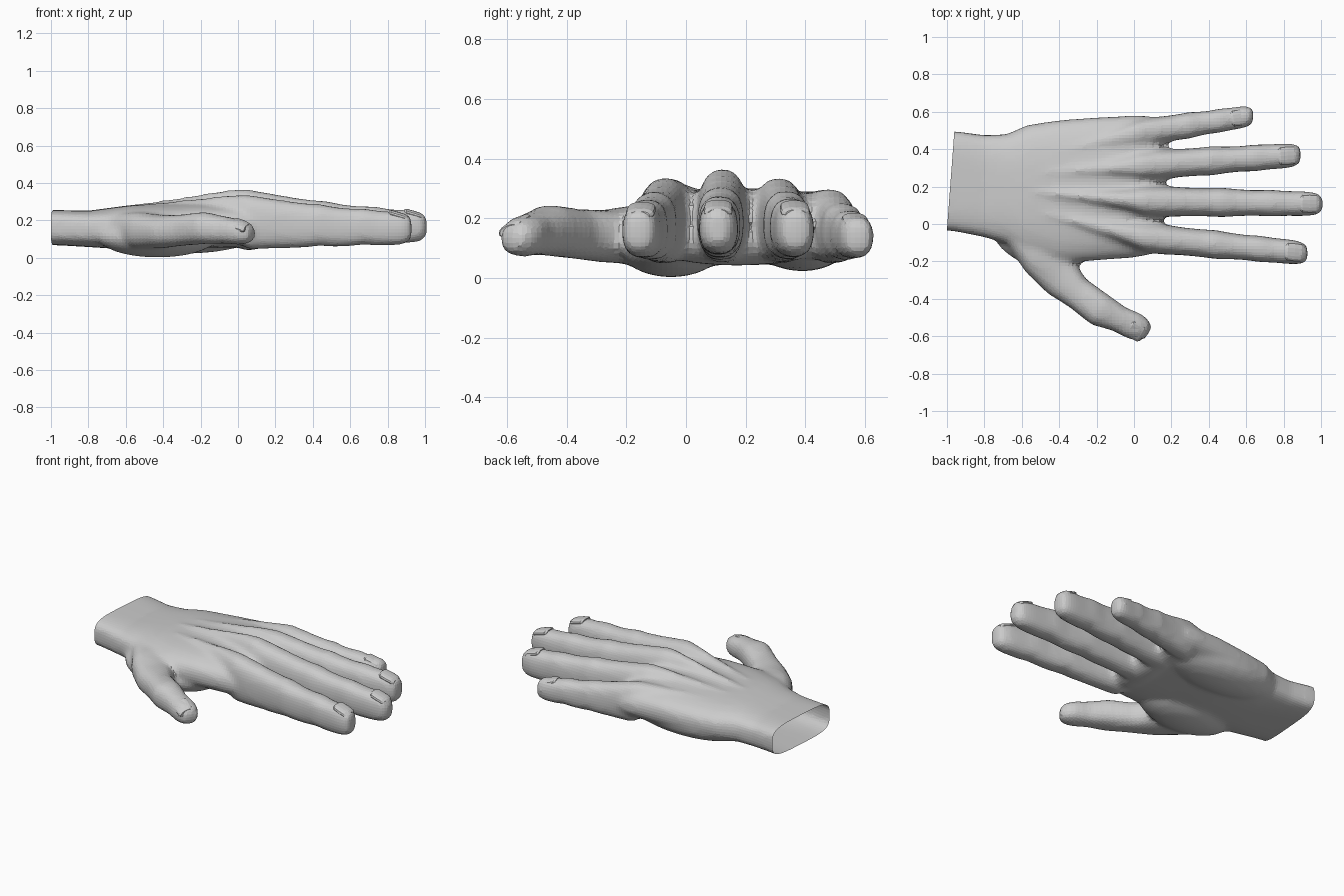
import bpy, bmesh, math
from mathutils import Vector

if "Cube" in bpy.data.objects:
    bpy.data.objects.remove(bpy.data.objects["Cube"])

UP = Vector((0, 0, 1))


def loft(name, sections, sides=24, power=2.5):
    """Closed tube through (centre, side_dir, half_width, half_height[, power]) sections."""
    bm = bmesh.new()
    rings = []
    for centre, side, w, h, *own in sections:
        p = own[0] if own else power
        ring = []
        for i in range(sides):
            a = 2 * math.pi * i / sides
            c, s = math.cos(a), math.sin(a)
            u = math.copysign(abs(c) ** (2 / p), c) * w
            v = math.copysign(abs(s) ** (2 / p), s) * h
            ring.append(bm.verts.new(Vector(centre) + Vector(side) * u + UP * v))
        rings.append(ring)
    for a, b in zip(rings, rings[1:]):
        for i in range(sides):
            j = (i + 1) % sides
            bm.faces.new((a[i], a[j], b[j], b[i]))
    bm.faces.new(rings[0])
    bm.faces.new(rings[-1])
    bmesh.ops.recalc_face_normals(bm, faces=bm.faces)
    me = bpy.data.meshes.new(name)
    bm.to_mesh(me)
    bm.free()
    ob = bpy.data.objects.new(name, me)
    bpy.context.collection.objects.link(ob)
    return ob


def box_section(x, y, w, top, bottom, *power):
    return ((x, y, (top + bottom) / 2), (0, 1, 0), w, (top - bottom) / 2, *power)


def pad(name, loc, scale):
    bpy.ops.mesh.primitive_uv_sphere_add(segments=24, ring_count=14, location=loc)
    ob = bpy.context.object
    ob.name = name
    ob.scale = scale
    return ob


def nail(name, centre, along, length, width, tilt, roll=0.0):
    """Domed plate sunk into the fingertip; only its upper skin shows."""
    along = Vector(along).normalized()
    side = Vector((-along.y, along.x, roll))
    return loft(name, [(Vector(centre) + along * length * t - UP * tilt * t, side, width * k, 0.022 * k)
                       for t, k in ((-0.5, 0.7), (-0.38, 0.95), (0, 1), (0.35, 0.95), (0.5, 0.7))], 16, 2.3)


parts = []

# Wrist and palm: x, low y, high y, top z, bottom z, squareness
palm = [(-1.08, -0.025, 0.495, 0.258, 0.07, 4.2), (-0.95, -0.04, 0.495, 0.255, 0.067, 4),
        (-0.8, -0.07, 0.475, 0.252, 0.058, 3.5), (-0.68, -0.105, 0.48, 0.268, 0.05, 3),
        (-0.57, -0.17, 0.53, 0.283, 0.045, 2.7), (-0.4, -0.21, 0.555, 0.29, 0.043, 2.7),
        (-0.2, -0.195, 0.57, 0.300, 0.053, 2.7), (0.0, -0.18, 0.58, 0.293, 0.055, 2.7),
        (0.08, -0.165, 0.577, 0.275, 0.058, 2.7), (0.14, -0.14, 0.55, 0.235, 0.085, 2.7)]
parts.append(loft("hand", [box_section(x, (a + b) / 2, (b - a) / 2, t, z, p)
                           for x, a, b, t, z, p in palm], 40))

# Fleshy pads at the base of the thumb, along the outer edge and under the finger roots
parts.append(pad("thumb_pad", (-0.43, -0.05, 0.11), (0.32, 0.18, 0.108)))
parts.append(pad("outer_pad", (-0.3, 0.39, 0.13), (0.42, 0.165, 0.108)))
parts.append(pad("finger_root_pad", (0.06, 0.17, 0.13), (0.11, 0.32, 0.09)))

# Fingers: wrist y, knuckle (x, y, top), tip (x, y, top, bottom), half widths
fingers = {
    "index": (0.10, (0.05, -0.072, 0.338), (0.928, -0.158, 0.245, 0.070), 0.085, 0.063),
    "middle": (0.18, (0.05, 0.122, 0.367), (1.008, 0.107, 0.252, 0.083), 0.088, 0.063),
    "ring": (0.26, (0.04, 0.312, 0.337), (0.891, 0.370, 0.25, 0.073), 0.085, 0.064),
    "little": (0.33, (0.02, 0.485, 0.30), (0.638, 0.580, 0.208, 0.068), 0.080, 0.057),
}
for name, (wy, (kx, ky, kt), (tx, ty, tt, tb), w0, w1) in fingers.items():
    # tendon ridge running back to the wrist
    secs = [box_section(-0.66, wy, 0.02, 0.268, 0.2)]
    for f, w in ((0.5, 0.036), (0.85, 0.06)):
        secs.append(box_section(-0.66 + f * (kx + 0.66), wy + f * (ky - wy), w,
                                0.27 + (kt - 0.27) * min(1, f * 1.13), 0.13, 2.1))
    # knuckle to fingertip, swelling at the joints
    for t, k in ((0, 0.92), (0.1, 1), (0.25, 0.97), (0.36, 1.0), (0.44, 1.07), (0.52, 1.0),
                 (0.62, 0.97), (0.71, 1.05), (0.79, 1.0), (0.9, 1.02), (0.955, 0.95), (0.985, 0.8), (1, 0.55)):
        w = (w0 + (w1 - w0) * t ** 0.7) * k
        top = tt + (kt - tt) * (1 - t) ** 1.6 + (0.007 if k > 1.03 else 0)
        bot = 0.046 + (tb - 0.046) * t + (0.008 if t in (0.44, 0.71) else 0)
        half = (top - bot) / 2 * (k if t > 0.92 else 1)
        secs.append(((kx + (tx - kx) * t, ky + (ty - ky) * t, (top + bot) / 2), (0, 1, 0), w, half))
    parts.append(loft(name + "_finger", secs, 24, 2.6))
    nail(name + "_nail", (tx - 0.068, ty - 0.068 * (ty - ky) / (tx - kx), tt - 0.022),
         (tx - kx, ty - ky, 0), 0.1, w1 * 0.78, 0.03)

# Thumb: x, y, z, half width, half height
thumb = [(-0.68, 0.02, 0.16, 0.08, 0.08), (-0.52, -0.16, 0.145, 0.115, 0.1),
         (-0.40, -0.27, 0.14, 0.120, 0.088), (-0.3, -0.37, 0.148, 0.088, 0.084),
         (-0.18, -0.46, 0.16, 0.092, 0.086), (-0.08, -0.508, 0.15, 0.072, 0.074),
         (0.0, -0.545, 0.14, 0.076, 0.069), (0.045, -0.568, 0.135, 0.066, 0.062),
         (0.077, -0.585, 0.13, 0.038, 0.038)]
parts.append(loft("thumb", [((x, y, z), (0.51, 0.86, 0), w, h) for x, y, z, w, h in thumb], 24, 2.4))
nail("thumb_nail", (0.01, -0.575, 0.175), (0.86, -0.51, 0), 0.09, 0.045, 0.03, 0.35)

# Fuse everything into one skin and relax it
bpy.ops.object.select_all(action='DESELECT')
for ob in parts:
    ob.select_set(True)
hand = parts[0]
bpy.context.view_layer.objects.active = hand
bpy.ops.object.join()
remesh = hand.modifiers.new("fuse", 'REMESH')
remesh.mode = 'VOXEL'
remesh.voxel_size = 0.018
relax = hand.modifiers.new("relax", 'SMOOTH')
relax.factor = 0.5
relax.iterations = 8
for m in ("fuse", "relax"):
    bpy.ops.object.modifier_apply(modifier=m)

# Cut the wrist open along a slightly slanted plane
bm = bmesh.new()
bm.from_mesh(hand.data)
bmesh.ops.bisect_plane(bm, geom=bm.verts[:] + bm.edges[:] + bm.faces[:], plane_co=(-1, -0.03, 0),
                       plane_no=(-1, 0.075, 0), clear_outer=True)
bm.to_mesh(hand.data)
bm.free()
for p in hand.data.polygons:
    p.use_smooth = False
